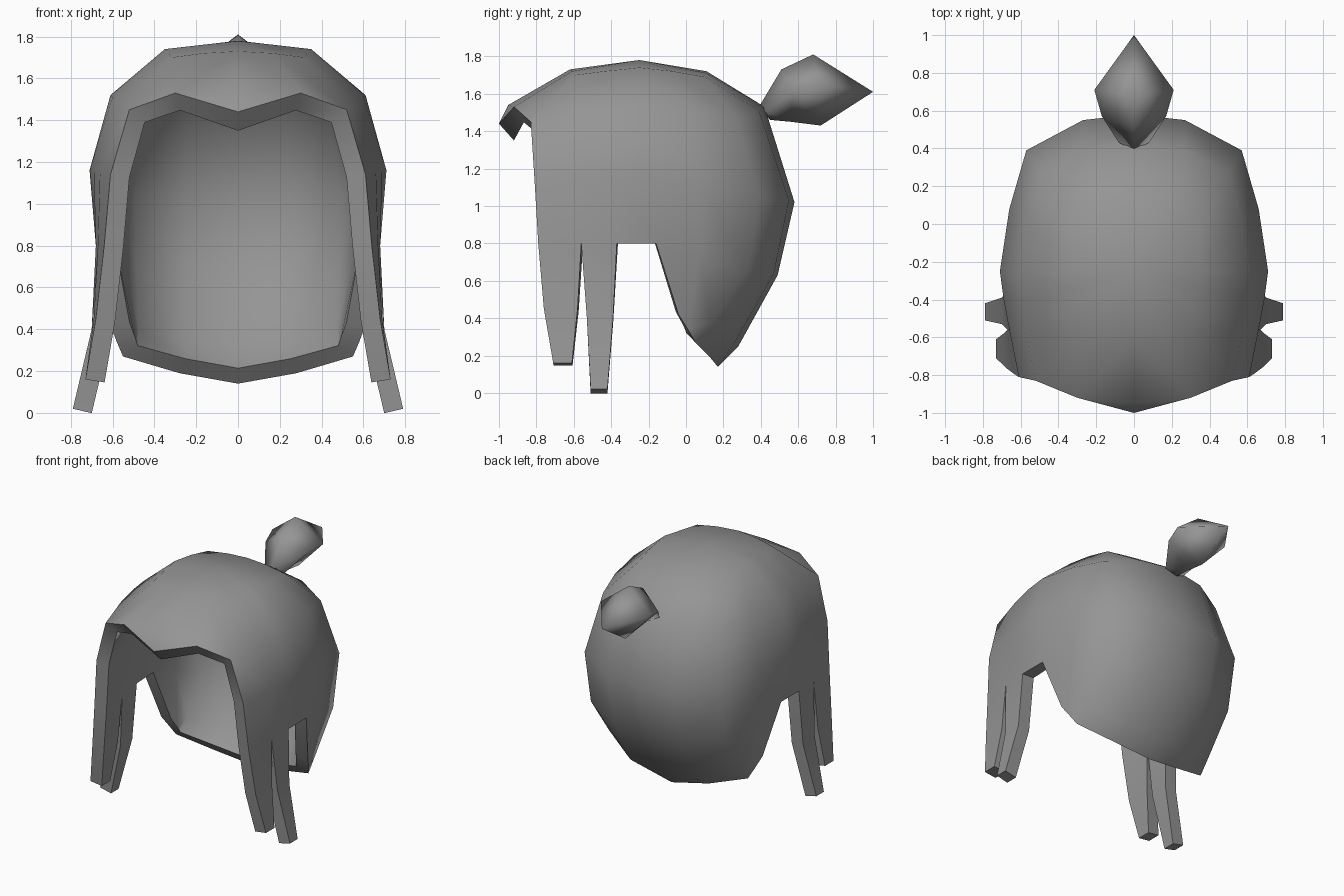
import bpy
import bmesh
import math
from mathutils import Vector

cube = bpy.data.objects.get("Cube")
if cube:
    bpy.data.objects.remove(cube, do_unlink=True)

grey = bpy.data.materials.new("hair grey")
grey.use_nodes = True
grey.diffuse_color = (0.3, 0.3, 0.3, 1)
grey.node_tree.nodes["Principled BSDF"].inputs["Base Color"].default_value = (0.3, 0.3, 0.3, 1)


def make_object(name, bm):
    """Turn a bmesh into the selected, active object with the grey material."""
    mesh = bpy.data.meshes.new(name)
    bm.to_mesh(mesh)
    bm.free()
    mesh.materials.append(grey)
    obj = bpy.data.objects.new(name, mesh)
    bpy.context.collection.objects.link(obj)
    bpy.ops.object.select_all(action="DESELECT")
    obj.select_set(True)
    bpy.context.view_layer.objects.active = obj
    return obj


def add_row(bm, points):
    return [bm.verts.new(p) for p in points]


def strip(bm, upper, lower):
    """Bridge two rows of equal length with outward-facing quads."""
    for i in range(len(upper) - 1):
        bm.faces.new((upper[i], lower[i], lower[i + 1], upper[i + 1]))


# Hair cap, left half: rows run from the front, round the side, to the back
cap = bmesh.new()
pole = cap.verts.new((0, -.25, 1.78))
crown = add_row(cap, [
    (0, -.62, 1.73), (.17, -.61, 1.72), (.32, -.59, 1.7), (.33, -.44, 1.72), (.34, -.34, 1.73),
    (.35, -.25, 1.74), (.34, -.07, 1.72), (.32, .1, 1.69), (.16, .11, 1.71), (0, .11, 1.72)])
brow = add_row(cap, [
    (0, -.95, 1.54), (.3, -.92, 1.53), (.52, -.83, 1.45), (.58, -.56, 1.49), (.6, -.4, 1.51),
    (.61, -.25, 1.52), (.57, .03, 1.5), (.5, .27, 1.47), (.26, .39, 1.51), (0, .42, 1.53)])
temple = add_row(cap, [
    (.61, -.81, 1.14), (.66, -.56, 1.16), (.69, -.4, 1.16), (.71, -.25, 1.16),
    (.66, .08, 1.1), (.57, .39, 1.05), (.27, .55, 1.03), (0, .58, 1.02)])
ear = add_row(cap, [
    (.64, -.79, .8), (.67, -.56, .8), (.68, -.37, .8), (.68, -.16, .8),
    (.64, .07, .72), (.56, .33, .66), (.27, .47, .64), (0, .49, .63)])
nape = add_row(cap, [
    (.61, -.04, .42), (.58, .01, .34), (.55, .13, .37), (.28, .26, .27), (0, .28, .25)])
hem = add_row(cap, [(.55, .05, .27), (.28, .13, .19), (0, .17, .14)])

for i in range(len(crown) - 1):
    cap.faces.new((pole, crown[i], crown[i + 1]))
strip(cap, crown, brow)
strip(cap, brow[2:], temple)
strip(cap, temple, ear)
strip(cap, ear[3:], nape)
strip(cap, nape[2:], hem)
cap.faces.new((nape[1], hem[0], nape[2]))

# Pointed fringe tip in the middle of the forehead
fringe_tip = cap.verts.new((0, -1, 1.44))
cap.faces.new((brow[0], fringe_tip, brow[1]))

# Two tapering side locks that hang from the ear row
front_lock = [[(.68, -.76, .45), (.69, -.58, .45)], [(.73, -.71, .16), (.73, -.61, .16)]]
rear_lock = [[(.7, -.53, .4), (.7, -.39, .4)], [(.79, -.51, .02), (.79, -.42, .02)]]
for start, lock in ((0, front_lock), (1, rear_lock)):
    upper = ear[start:start + 2]
    for points in lock:
        lower = add_row(cap, points)
        strip(cap, upper, lower)
        upper = lower

hair_cap = make_object("hair_cap", cap)
mirror = hair_cap.modifiers.new("mirror", "MIRROR")
mirror.use_clip = True
shell = hair_cap.modifiers.new("shell", "SOLIDIFY")
shell.thickness = 0.093
shell.offset = -1
shell.use_even_offset = True
for modifier in ("mirror", "shell"):
    bpy.ops.object.modifier_apply(modifier=modifier)

# The underside of the fringe tip hangs lower than the rest of the rim
underside = Vector((0, -.91, 1.41))
inner_tip = min(hair_cap.data.vertices, key=lambda v: (v.co - underside).length)
inner_tip.co = (0, -.92, 1.35)
bpy.ops.object.shade_smooth_by_angle(angle=math.radians(50))

# Ponytail: diamond rings (top, side, bottom corners), closed to a tip
tail = bmesh.new()
rings = []
for top, side, bottom in (
        ((0, .39, 1.53), (.08, .43, 1.5), (0, .45, 1.46)),
        ((0, .51, 1.73), (.17, .57, 1.62), (0, .56, 1.45)),
        ((0, .68, 1.81), (.21, .71, 1.65), (0, .72, 1.43))):
    other_side = (-side[0], side[1], side[2])
    rings.append(add_row(tail, (top, side, bottom, other_side)))
tip = tail.verts.new((0, 1, 1.61))
tail.faces.new(rings[0])
for i in range(4):
    j = (i + 1) % 4
    for a, b in zip(rings, rings[1:]):
        tail.faces.new((a[i], a[j], b[j], b[i]))
    tail.faces.new((rings[-1][i], rings[-1][j], tip))
bmesh.ops.recalc_face_normals(tail, faces=tail.faces)
make_object("ponytail", tail)
bpy.ops.object.shade_smooth_by_angle(angle=math.radians(100))
